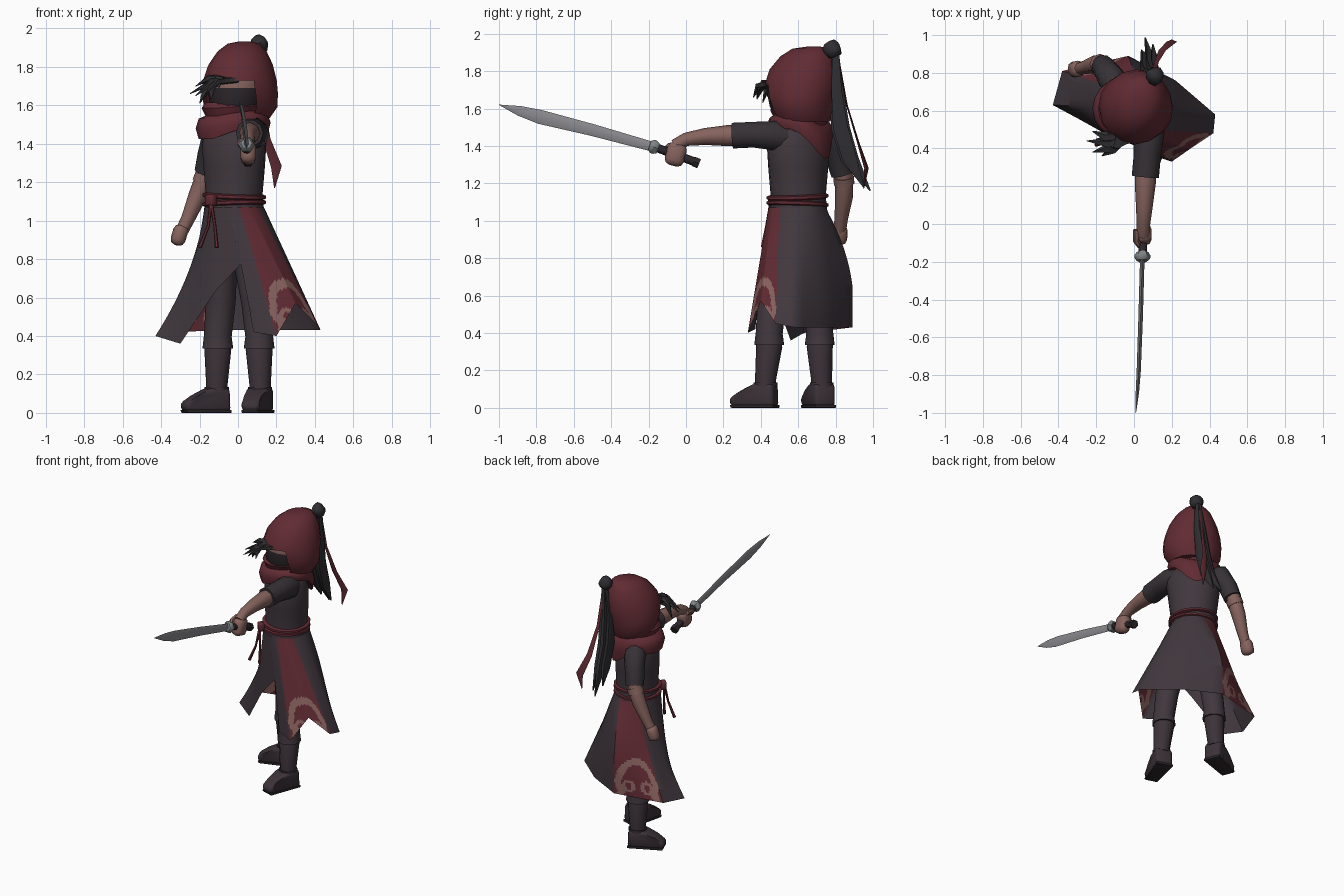
import bpy, bmesh, math
from mathutils import Vector, Matrix

if bpy.data.objects.get("Cube"):
    bpy.data.objects.remove(bpy.data.objects["Cube"])

made = []


def material(name, rgb):
    lin = [((c / 255 + 0.055) / 1.055) ** 2.4 for c in rgb] + [1]
    m = bpy.data.materials.new(name)
    m.use_nodes = True
    m.diffuse_color = lin
    m.node_tree.nodes["Principled BSDF"].inputs["Base Color"].default_value = lin
    return m


ROBE = material("charcoal cloth", (64, 55, 61))
RED = material("dark red cloth", (97, 43, 51))
TRIM = material("dusty pink trim", (138, 99, 95))
SKIN = material("skin", (134, 99, 93))
HAIR = material("black hair", (48, 46, 49))
BOOT = material("boot leather", (60, 50, 56))
SLEEVE = material("sleeve cloth", (54, 49, 53))
BLADE = material("blade steel", (138, 138, 143))
STEEL = material("guard steel", (126, 132, 132))
GRIP = material("dark grip", (44, 38, 42))


def finish(name, bm, *mats):
    bmesh.ops.recalc_face_normals(bm, faces=bm.faces)
    me = bpy.data.meshes.new(name)
    bm.to_mesh(me)
    bm.free()
    ob = bpy.data.objects.new(name, me)
    bpy.context.collection.objects.link(ob)
    for m in mats:
        me.materials.append(m)
    made.append(ob)


def skin_rings(bm, rings):
    n = len(rings[0])
    for a, b in zip(rings, rings[1:]):
        for i in range(n):
            j = (i + 1) % n
            bm.faces.new((a[i], a[j], b[j], b[i]))
    bm.faces.new(rings[0])
    bm.faces.new(rings[-1])


def tube(name, pts, radii, mat, n=8):
    """Tapered tube along a path; a radius may be (sideways, upward)."""
    pts = [Vector(p) for p in pts]
    ref = Vector((0, 0, 1))
    if abs((pts[-1] - pts[0]).normalized().z) > 0.7:
        ref = Vector((0, 1, 0))
    bm = bmesh.new()
    rings = []
    for k, p in enumerate(pts):
        d = (pts[min(k + 1, len(pts) - 1)] - pts[max(k - 1, 0)]).normalized()
        side = d.cross(ref).normalized()
        up = side.cross(d)
        r = radii[k]
        rs, ru = r if isinstance(r, tuple) else (r, r)
        rings.append([bm.verts.new(p + side * rs * math.cos(t) + up * ru * math.sin(t))
                      for t in (i * math.tau / n for i in range(n))])
    skin_rings(bm, rings)
    finish(name, bm, mat)


def lathe(name, centre, yaw, rows, mats, n=16, drop=None, cut=None, paint=None):
    """Stacked ellipses (rx, ry, z, y shift) in a frame turned by yaw."""
    bm = bmesh.new()
    rings = []
    for rx, ry, z, dy in rows:
        ring = []
        for i in range(n):
            t = i * math.tau / n
            dz = drop(t, z) if drop else 0
            ring.append(bm.verts.new((rx * math.cos(t), ry * math.sin(t) + dy, z + dz)))
        rings.append(ring)
    skin_rings(bm, rings)
    if cut:
        bmesh.ops.delete(bm, geom=[f for f in bm.faces if cut(f.calc_center_median())], context='FACES')
    if paint:
        for f in bm.faces:
            f.material_index = paint(f.calc_center_median())
    bm.transform(Matrix.Translation((*centre, 0)) @ Matrix.Rotation(math.radians(yaw), 4, 'Z'))
    finish(name, bm, *mats)


def block(name, loc, size, mat, rot, bevel):
    bm = bmesh.new()
    bmesh.ops.create_cube(bm, size=1, matrix=Matrix.Diagonal((*size, 1)))
    bmesh.ops.bevel(bm, geom=bm.edges[:], offset=bevel, segments=2, profile=0.5, affect='EDGES')
    turn = Matrix.Rotation(rot[2], 4, 'Z') @ Matrix.Rotation(rot[1], 4, 'Y') @ Matrix.Rotation(rot[0], 4, 'X')
    bm.transform(Matrix.Translation(loc) @ turn)
    finish(name, bm, mat)


# Robe skirt: columns of (waist angle, hem point, flare, red from here on)
MID = Vector((-0.02, 0.595, 1.07))
COLS = [(-105, (0.02, 0.41, 0.78), 0.5, 0), (-95, (0.08, 0.37, 0.42), 0.5, 0),
        (-80, (0.20, 0.33, 0.40), 0.5, 1), (-60, (0.30, 0.40, 0.57), 0.5, 1),
        (-38, (0.42, 0.48, 0.45), 0.5, 0), (0, (0.43, 0.58, 0.43), 0.5, 0),
        (35, (0.22, 0.76, 0.43), 0.65, 0), (75, (-0.03, 0.89, 0.43), 0.88, 1),
        (125, (-0.38, 0.81, 0.42), 0.42, 0), (170, (-0.43, 0.63, 0.40), 0.33, 0),
        (210, (-0.30, 0.56, 0.36), 0.38, 0), (235, (-0.12, 0.46, 0.63), 0.5, 0),
        (255, (0.02, 0.41, 0.78), 0.5, 0)]


def swirl(a, z):
    """Cloud pattern: a broad arch whose feet curl inward."""
    a = abs(a)
    d = math.hypot(a, z - 0.55)
    arch = 0.1 < d < 0.148 if z > 0.55 else 0.1 < a + 0.012 * math.sin(z * 45) < 0.148
    return arch or 0.022 < math.hypot(a - 0.065, z - 0.5) < 0.046


def build_skirt():
    bm = bmesh.new()
    rows = 40
    strips, info = [], []
    for k in range(len(COLS) - 1):
        (a0, h0, f0, red), (a1, h1, f1, _) = COLS[k], COLS[k + 1]
        # Across each red panel: sideways distance from its middle
        lo, hi = (-0.16, 0.16)
        if k == 2:
            hi = 0
        elif k == 3:
            lo = 0
        steps = (18 if k < 4 else 34) if red else 4
        for s in range(steps):
            u = s / steps
            t = math.radians(a0 + (a1 - a0) * u)
            hem = Vector(h0).lerp(Vector(h1), u)
            flare = f0 + (f1 - f0) * u
            top = MID + 0.155 * Vector((math.cos(t), math.sin(t), 0))
            col = []
            for r in range(rows + 1):
                v = r / rows
                g = min(1, v + (flare - 0.5) * 4 * v * (1 - v))
                p = top.lerp(hem, g)
                p.z = top.z + (hem.z - top.z) * v
                col.append(bm.verts.new(p))
            strips.append(col)
            info.append((red, lo + (hi - lo) * (u + 0.5 / steps)))
    for i, col in enumerate(strips):
        nxt = strips[(i + 1) % len(strips)]
        red, across = info[i]
        for r in range(rows):
            f = bm.faces.new((col[r], nxt[r], nxt[r + 1], col[r + 1]))
            if red:
                f.material_index = 2 if swirl(across, f.calc_center_median().z) else 1
    finish("robe_skirt", bm, ROBE, RED, TRIM)


build_skirt()

# Torso, belt and cords
lathe("robe_torso", (-0.02, 0.6), -45,
      [(0.155, 0.155, 1.06, 0), (0.152, 0.142, 1.13, 0), (0.17, 0.15, 1.28, 0),
       (0.185, 0.15, 1.40, 0), (0.165, 0.12, 1.48, 0), (0.08, 0.08, 1.54, 0)], [ROBE])
for z, tilt in ((1.09, 0.008), (1.128, -0.008)):
    lathe("belt_cord", (-0.02, 0.597), -45,
          [(0.153, 0.148, z - 0.014, 0), (0.168, 0.163, z - 0.007, 0), (0.168, 0.163, z + 0.007, 0),
           (0.15, 0.145, z + 0.014, 0)], [RED], drop=lambda t, z, k=tilt: k * math.cos(t))
block("belt_knot", (-0.14, 0.47, 1.105), (0.055, 0.045, 0.06), RED, (0, 0, -0.78), 0.012)
for x, y, mid in ((-0.20, 0.42, -0.155), (-0.11, 0.41, -0.12)):
    tube("belt_tassel", [(-0.14, 0.455, 1.1), (mid, 0.43, 0.97), (x, y, 0.86)], [0.01, 0.008, 0.011], RED, 6)

# Head, mask and hood
lathe("head", (0.0, 0.62), -20,
      [(0.05, 0.05, 1.48, 0), (0.10, 0.11, 1.54, -0.03), (0.14, 0.155, 1.61, -0.02), (0.155, 0.17, 1.69, 0),
       (0.155, 0.165, 1.74, 0), (0.12, 0.13, 1.83, 0)], [SKIN, GRIP],
      paint=lambda c: 1 if c.z < 1.69 else 0)
lathe("hood", (0.01, 0.62), -22,
      [(0.15, 0.14, 1.53, 0.01), (0.195, 0.165, 1.59, 0.01), (0.2, 0.185, 1.66, 0), (0.19, 0.2, 1.73, 0),
       (0.165, 0.185, 1.81, 0.01), (0.125, 0.145, 1.88, 0.03), (0.08, 0.1, 1.92, 0.05), (0.03, 0.03, 1.932, 0.07)],
      [RED], n=16,
      cut=lambda c: c.z < 1.73 and c.y < 0 and -0.95 * -c.y < c.x < 0.85 * -c.y)
lathe("scarf", (-0.025, 0.61), 0,
      [(0.12, 0.12, 1.60, 0), (0.145, 0.145, 1.615, 0), (0.165, 0.16, 1.585, 0), (0.145, 0.145, 1.545, 0),
       (0.18, 0.165, 1.53, 0), (0.195, 0.175, 1.48, 0), (0.18, 0.165, 1.425, 0), (0.13, 0.13, 1.45, 0)],
      [RED], n=20,
      drop=lambda t, z: (1.62 - z) * (0.35 * max(0, math.cos(t + 0.6)) - 0.5 * max(0, math.cos(t - 0.9)) ** 4))

# Fringe of hair swept over the brow
for i, tip in enumerate([(-0.25, 0.44, 1.66), (-0.22, 0.38, 1.65), (-0.17, 0.36, 1.66), (-0.22, 0.49, 1.70),
                         (-0.10, 0.38, 1.69), (-0.20, 0.45, 1.61), (-0.14, 0.41, 1.63)]):
    root = Vector((0.0 - 0.02 * i, 0.455 + 0.006 * i, 1.735))
    tip = Vector(tip)
    tube("fringe_lock", [root, root.lerp(tip, 0.5) + Vector((-0.01, -0.02, 0.025)), tip],
         [(0.03, 0.02), (0.028, 0.018), 0.002], HAIR, 5)

# Topknot, ponytail and ribbon
bm = bmesh.new()
bmesh.ops.create_icosphere(bm, subdivisions=2, radius=0.049, matrix=Matrix.Translation((0.11, 0.785, 1.915)))
for i, v in enumerate(bm.verts):
    v.co.z += 0.006 * math.sin(i * 2.4)
    v.co.y += 0.006 * math.cos(i * 1.7)
finish("topknot", bm, HAIR)
for dx, dy, end in ((0, 0, (0.06, 0.985, 1.16)), (-0.025, -0.02, (0.04, 0.92, 1.22)), (0.025, -0.01, (0.10, 0.95, 1.18))):
    tube("ponytail_lock", [(0.11, 0.80, 1.90), (0.09 + dx, 0.815 + dy, 1.70), (0.08 + dx, 0.835 + dy, 1.5),
                           (0.08 + dx, 0.885 + dy, 1.33), end],
         [0.02, (0.022, 0.032), (0.024, 0.046), (0.022, 0.044), 0.004], HAIR, 6)
tube("hair_ribbon", [(0.11, 0.81, 1.90), (0.12, 0.86, 1.62), (0.15, 0.92, 1.42), (0.20, 0.965, 1.28), (0.19, 0.95, 1.17)],
     [(0.008, 0.004), (0.012, 0.004), (0.02, 0.006), (0.028, 0.012), 0.002], RED, 4)

# Left arm reaching forward with the sword
tube("left_sleeve", [(0.04, 0.58, 1.44), (0.08, 0.47, 1.455), (0.07, 0.36, 1.46), (0.06, 0.25, 1.455)],
     [0.07, 0.082, 0.072, 0.072], SLEEVE, 10)
tube("left_forearm", [(0.06, 0.30, 1.455), (0.06, 0.22, 1.455), (0.055, 0.10, 1.45), (0.05, 0.0, 1.435), (0.05, -0.06, 1.40)],
     [0.055, 0.056, 0.045, 0.036, 0.035], SKIN)
block("left_fist", (0.053, -0.055, 1.355), (0.08, 0.105, 0.125), SKIN, (-0.25, 0, 0), 0.032)
tube("left_thumb", [(0.015, -0.03, 1.41), (0.012, -0.09, 1.40), (0.03, -0.12, 1.375)], [0.02, 0.018, 0.012], SKIN, 6)

# Sword
tube("sword_grip", [(0.052, 0.06, 1.31), (0.045, -0.17, 1.395)], [0.023, 0.023], GRIP)
tube("sword_pommel", [(0.052, 0.07, 1.305), (0.052, 0.04, 1.317)], [0.03, 0.03], GRIP, 6)
tube("sword_guard", [(0.045, -0.15, 1.387), (0.045, -0.165, 1.392), (0.044, -0.18, 1.397), (0.044, -0.195, 1.402)],
     [0.032, 0.042, 0.042, 0.03], STEEL, 6)
tube("sword_blade", [(0.044, -0.18, 1.396), (0.035, -0.50, 1.485), (0.025, -0.78, 1.555), (0.018, -0.89, 1.587), (0.01, -1.0, 1.62)],
     [(0.012, 0.026), (0.012, 0.032), (0.011, 0.038), (0.009, 0.027), 0.001], BLADE, 4)

# Right arm hanging by the side
tube("right_sleeve", [(-0.08, 0.70, 1.46), (-0.115, 0.765, 1.43), (-0.145, 0.81, 1.34), (-0.165, 0.835, 1.25)],
     [0.06, 0.075, 0.066, 0.062], SLEEVE, 10)
tube("right_forearm", [(-0.16, 0.83, 1.30), (-0.175, 0.845, 1.22), (-0.21, 0.845, 1.13), (-0.26, 0.83, 1.01), (-0.30, 0.82, 0.93)],
     [0.047, 0.05, 0.048, 0.036, 0.033], SKIN)
tube("right_arm_wrap", [(-0.169, 0.842, 1.235), (-0.185, 0.846, 1.195)], [0.055, 0.055], SKIN)
block("right_fist", (-0.305, 0.82, 0.925), (0.075, 0.085, 0.11), SKIN, (0, 0.3, 0.2), 0.03)

# Legs, boots and shoes
LEGS = {"left": ((0.02, 0.53), (0.095, 0.46), (0.11, 0.445), (0.115, 0.425), -17),
        "right": ((-0.08, 0.64), (-0.09, 0.70), (-0.105, 0.715), (-0.11, 0.725), -68)}
for side, (hip, knee, shin, ankle, yaw) in LEGS.items():
    tube(side + "_trouser", [(*hip, 1.0), (*knee, 0.58), (*shin, 0.40), (*shin, 0.335)],
         [0.085, 0.078, 0.072, 0.08], ROBE, 12)
    tube(side + "_boot", [(*shin, 0.36), (*shin, 0.33), (*ankle, 0.15), (*ankle, 0.04)],
         [0.062, 0.07, 0.056, 0.058], BOOT, 12)
    tube(side + "_ankle_band", [(*ankle, 0.135), (*ankle, 0.115)], [0.063, 0.063], BOOT, 12)
    # Shoe: side profile extruded across, narrowing at the toe
    for part, mat, bevel, prof in (
            ("shoe", BOOT, 0.02, [(0.06, 0.006), (-0.185, 0.006), (-0.195, 0.05), (-0.13, 0.09), (-0.05, 0.13), (0.055, 0.13)]),
            ("sole", GRIP, 0.003, [(0.06, 0), (-0.18, 0), (-0.188, 0.016), (0.06, 0.016)])):
        bm = bmesh.new()
        rows = [[bm.verts.new((sx * (0.046 if y < -0.15 else 0.06), y, z)) for y, z in prof] for sx in (-1, 1)]
        skin_rings(bm, rows)
        bmesh.ops.recalc_face_normals(bm, faces=bm.faces)
        bmesh.ops.bevel(bm, geom=bm.edges[:], offset=bevel, segments=2, profile=0.5, affect='EDGES')
        bm.transform(Matrix.Translation((*ankle, 0)) @ Matrix.Rotation(math.radians(yaw), 4, 'Z'))
        finish(side + "_" + part, bm, mat)

# Soft shading with crisp creases
bpy.ops.object.select_all(action='DESELECT')
for ob in made:
    ob.select_set(True)
bpy.context.view_layer.objects.active = made[0]
bpy.ops.object.shade_smooth_by_angle(angle=math.radians(50))
